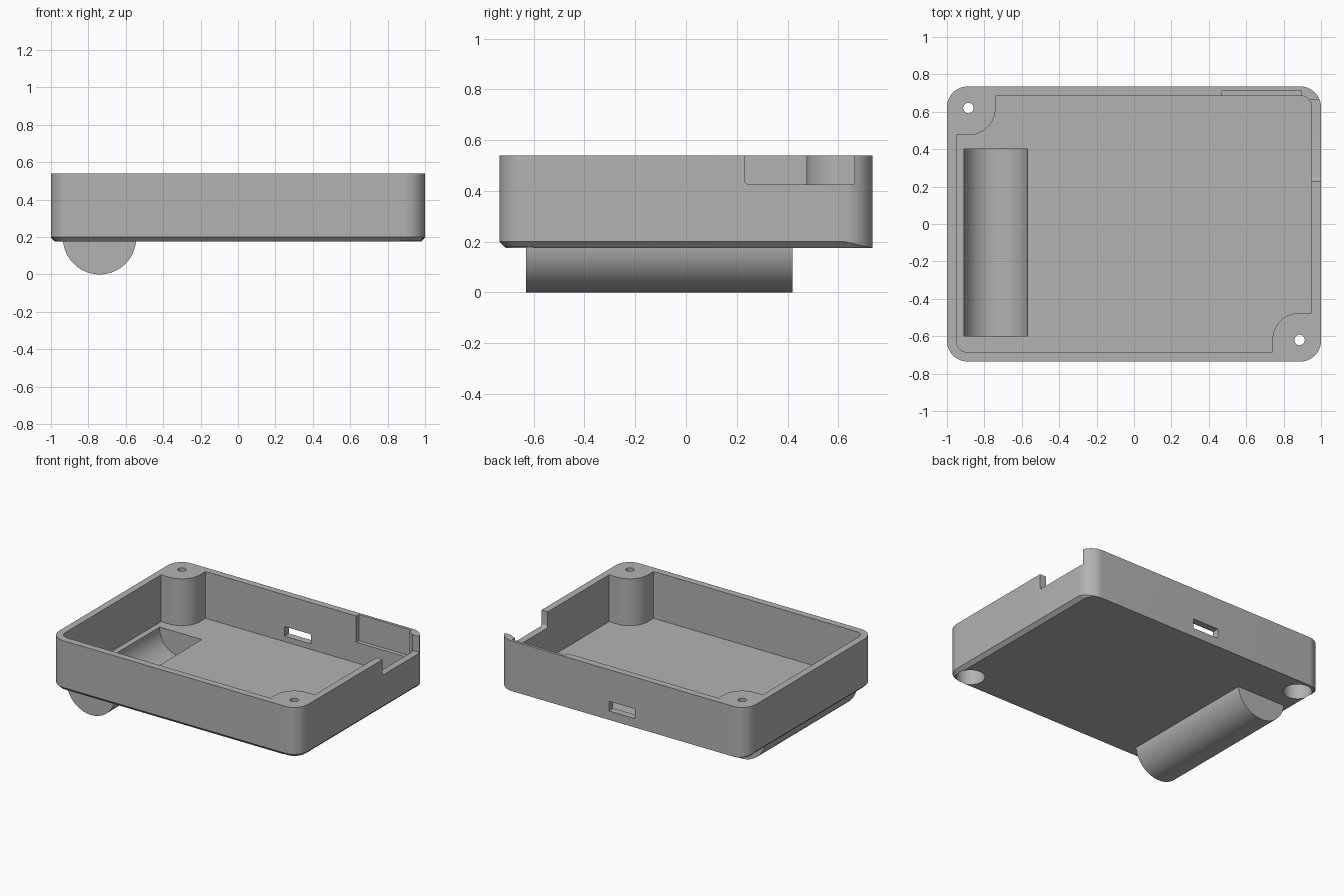
import bpy, bmesh, math
from mathutils import Matrix

cube = bpy.data.objects.get("Cube")
if cube:
    bpy.data.objects.remove(cube, do_unlink=True)

HX, HY = 1.0, 0.735            # outer half sizes
BASE, FLOOR, RIM = 0.175, 0.2, 0.54
WALL, CHAMFER, CORNER = 0.05, 0.025, 0.11
POSTS = [(-0.885, 0.62), (0.885, -0.62)]
POST_R = 0.145

grey = bpy.data.materials.new("plain grey")
grey.use_nodes = True
grey.diffuse_color = (0.45, 0.45, 0.45, 1)
grey.node_tree.nodes["Principled BSDF"].inputs["Base Color"].default_value = (0.45, 0.45, 0.45, 1)


def make_object(name, bm):
    bmesh.ops.remove_doubles(bm, verts=bm.verts, dist=1e-5)
    bmesh.ops.recalc_face_normals(bm, faces=bm.faces)
    mesh = bpy.data.meshes.new(name)
    bm.to_mesh(mesh)
    bm.free()
    mesh.materials.append(grey)
    obj = bpy.data.objects.new(name, mesh)
    bpy.context.collection.objects.link(obj)
    return obj


def loft(name, rings):
    """Closed solid through rings of matching points."""
    bm = bmesh.new()
    rows = [[bm.verts.new(p) for p in ring] for ring in rings]
    n = len(rows[0])
    for low, high in zip(rows, rows[1:]):
        for i in range(n):
            j = (i + 1) % n
            bm.faces.new((low[i], low[j], high[j], high[i]))
    bm.faces.new(rows[0][::-1])
    bm.faces.new(rows[-1])
    return make_object(name, bm)


def arc(cx, cy, r, start, end, steps=16):
    return [(cx + r * math.cos(math.radians(start + (end - start) * i / steps)),
             cy + r * math.sin(math.radians(start + (end - start) * i / steps)))
            for i in range(steps + 1)]


def rounded_rect(hx, hy, r):
    pts = []
    for k, (sx, sy) in enumerate([(1, 1), (-1, 1), (-1, -1), (1, -1)]):
        pts += arc(sx * (hx - r), sy * (hy - r), r, 90 * k, 90 * k + 90)
    return pts


def prism(name, pts, z0, z1):
    return loft(name, [[(x, y, z) for x, y in pts] for z in (z0, z1)])


def box(name, x0, x1, y0, y1, z0, z1):
    return prism(name, [(x0, y0), (x1, y0), (x1, y1), (x0, y1)], z0, z1)


def cylinder(name, r, x, y, z0, z1):
    return prism(name, arc(x, y, r, 0, 360, 64)[:-1], z0, z1)


def barrel(name, r, y0, y1):
    """Cylinder lying along y, under the right side of the floor."""
    ring = arc(-0.74, 0.196, r, 0, 360, 96)[:-1]
    return loft(name, [[(x, y, z) for x, z in ring] for y in (y0, y1)])


def combine(target, tool, operation):
    mod = target.modifiers.new(operation, 'BOOLEAN')
    mod.operation, mod.solver, mod.object = operation, 'EXACT', tool
    bpy.context.view_layer.objects.active = target
    bpy.ops.object.modifier_apply(modifier=mod.name)
    bpy.data.objects.remove(tool, do_unlink=True)


# Outer shell: the bottom chamfer fades out around the back corners
outline = rounded_rect(HX, HY, CORNER)
inner = rounded_rect(HX - CHAMFER, HY - CHAMFER, CORNER - CHAMFER)
fade = [max(0, min(1, (HY - y) / CORNER)) for x, y in outline]
bottom = [(x + (u - x) * f, y + (v - y) * f, BASE)
          for (x, y), (u, v), f in zip(outline, inner, fade)]
shoulder = [(x, y, BASE + CHAMFER * f) for (x, y), f in zip(outline, fade)]
case = loft("enclosure_tray", [bottom, shoulder, [(x, y, RIM) for x, y in outline]])

# Round battery trough under the floor
combine(case, barrel("trough_outer", 0.196, -0.63, 0.42), 'UNION')

# Cavity outline leaves a screw post in two opposite corners
ix, iy, r = HX - WALL, HY - WALL, 0.06
px, py = POSTS[1]
half = arc(ix - r, iy - r, r, 0, 90)
half += [(-px + POST_R, iy)] + arc(-px, -py, POST_R, 0, -90) + [(-ix, -py - POST_R)]
cavity = half + [(-x, -y) for x, y in half]
combine(case, prism("cavity_cutter", cavity, FLOOR, RIM + 0.1), 'DIFFERENCE')
combine(case, barrel("trough_cutter", 0.17, -0.6, 0.4), 'DIFFERENCE')

# Screw holes with wide counterbores from below
for x, y in POSTS:
    combine(case, cylinder("hole_cutter", 0.028, x, y, 0.1, 0.7), 'DIFFERENCE')
    combine(case, cylinder("counterbore_cutter", 0.095, x, y, 0.1, 0.37), 'DIFFERENCE')

# Port slot and inner recess in the back wall
combine(case, box("slot_cutter", -0.105, 0.105, 0.6, 0.8, 0.24, 0.31), 'DIFFERENCE')
combine(case, box("recess_cutter", 0.47, 0.895, 0.6, 0.715, 0.35, 0.7), 'DIFFERENCE')

# Open notch in the left wall, with one rounded lower corner
notch = arc(0.25, 0.445, 0.02, 180, 270, 8) + [(0.662, 0.425), (0.662, 0.7), (0.23, 0.7)]
combine(case, loft("notch_cutter", [[(x, y, z) for y, z in notch] for x in (0.93, 1.1)]), 'DIFFERENCE')

bpy.ops.object.select_all(action='DESELECT')
case.select_set(True)
bpy.context.view_layer.objects.active = case
bpy.ops.object.shade_smooth_by_angle(angle=math.radians(30))
